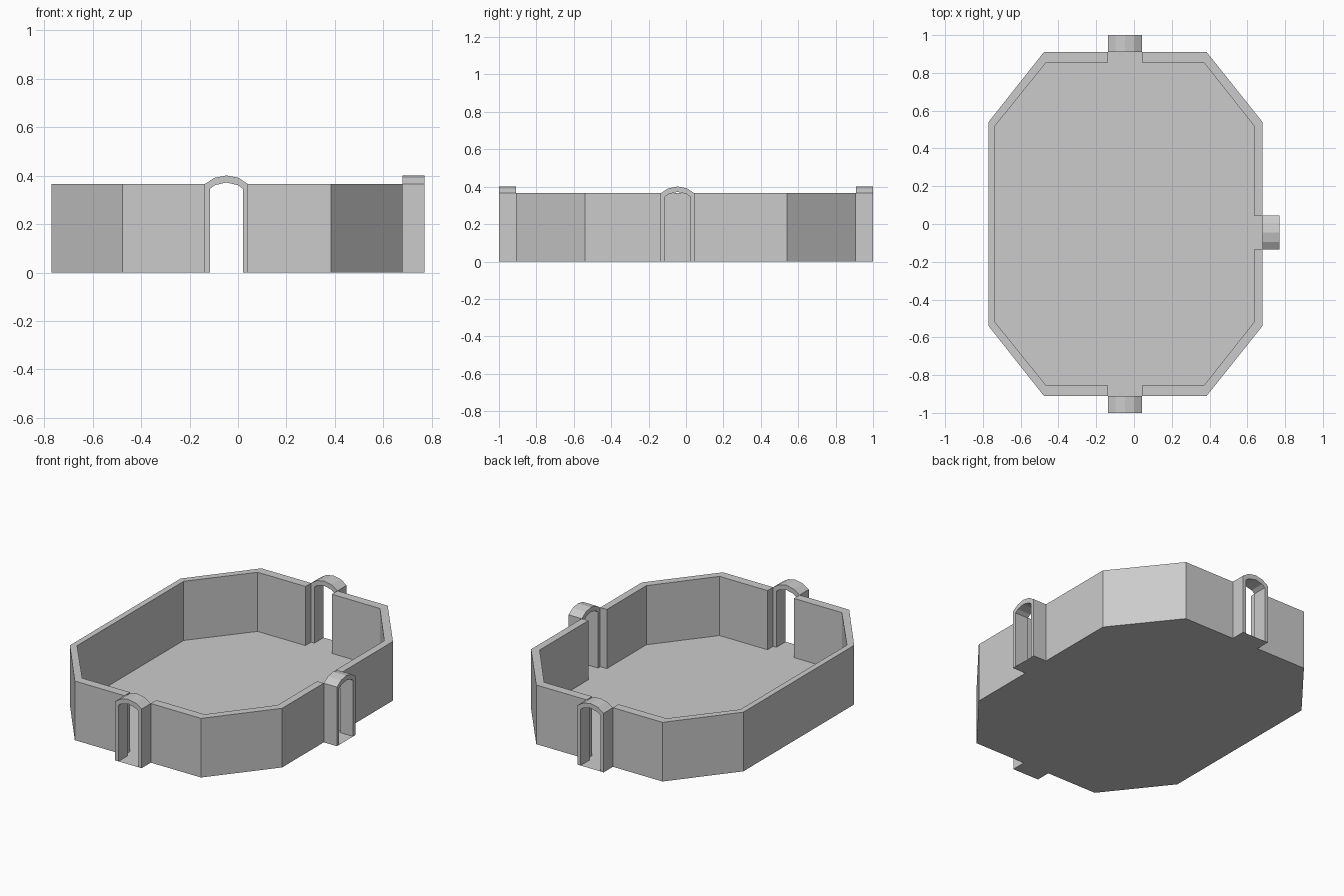
import bpy, bmesh, math
from mathutils import Matrix, Vector

if "Cube" in bpy.data.objects:
    bpy.data.objects.remove(bpy.data.objects["Cube"])

H = 0.365            # wall height
D0, D1 = -0.138, 0.042   # doorway limits along the end walls (x)
R0, R1 = -0.135, 0.045   # doorway limits along the right wall (y)


def finish(name, bm):
    bmesh.ops.recalc_face_normals(bm, faces=bm.faces)
    me = bpy.data.meshes.new(name)
    bm.to_mesh(me)
    bm.free()
    ob = bpy.data.objects.new(name, me)
    bpy.context.collection.objects.link(ob)
    return ob


def prism(name, pts, vec, to_world=Matrix()):
    """Extrude a flat outline along vec; faces lying on z = 0 belong to the floor."""
    bm = bmesh.new()
    face = bm.faces.new([bm.verts.new(p) for p in pts])
    res = bmesh.ops.extrude_face_region(bm, geom=[face], use_keep_orig=True)
    moved = [g for g in res["geom"] if isinstance(g, bmesh.types.BMVert)]
    bmesh.ops.translate(bm, verts=moved, vec=Vector(vec))
    bmesh.ops.recalc_face_normals(bm, faces=bm.faces)
    low = [f for f in bm.faces if all(abs(v.co.z) < 1e-6 for v in f.verts)]
    bmesh.ops.delete(bm, geom=low, context='FACES_ONLY')
    bm.transform(to_world)
    return finish(name, bm)


# Walls: three runs between the doorways
right_back = [(0.68, R1), (0.68, 0.54), (0.385, 0.91), (D1, 0.91),
              (D1, 0.855), (0.37, 0.855), (0.635, 0.52), (0.635, R1)]
right_front = [(x, R0 if y == R1 else -y) for x, y in right_back]
outer = [(D0, 0.91), (-0.477, 0.91), (-0.77, 0.54)]
inner = [(D0, 0.855), (-0.465, 0.855), (-0.735, 0.52)]
left = (outer + [(x, -y) for x, y in reversed(outer)]
        + [(x, -y) for x, y in inner] + inner[::-1])
for name, run in (("wall_right_back", right_back),
                  ("wall_right_front", right_front), ("wall_left", left)):
    prism(name, [(x, y, 0) for x, y in run], (0, 0, H))

# Floor: thin sheet with a sill tab under each doorway
half = [(0.77, R1), (0.68, R1), (0.68, 0.54), (0.385, 0.91), (D1, 0.91), (D1, 1.0),
        (D0, 1.0), (D0, 0.91), (-0.477, 0.91), (-0.77, 0.54)]
outline = half + [(x, R0 if y == R1 else -y) for x, y in reversed(half)]
bm = bmesh.new()
bm.faces.new([bm.verts.new((x, y, 0)) for x, y in outline])
finish("floor", bm)

# Arched door frames: profile in local x/z, 0.09 deep along +y
out_r = [(0.09, 0), (0.09, H), (0.05, 0.391)]
in_r = [(0.068, 0), (0.068, 0.346), (0.047, 0.361)]
arch = (out_r + [(0, 0.401)] + [(-x, z) for x, z in reversed(out_r)]
        + [(-x, z) for x, z in in_r] + [(0, 0.372)] + in_r[::-1])
xc, yc = (D0 + D1) / 2, (R0 + R1) / 2
for name, loc, ang in (("door_frame_back", (xc, 0.91, 0), 0),
                       ("door_frame_front", (xc, -0.91, 0), math.pi),
                       ("door_frame_right", (0.68, yc, 0), -math.pi / 2)):
    prism(name, [(x, 0, z) for x, z in arch], (0, 0.09, 0),
          Matrix.Translation(loc) @ Matrix.Rotation(ang, 4, 'Z'))
